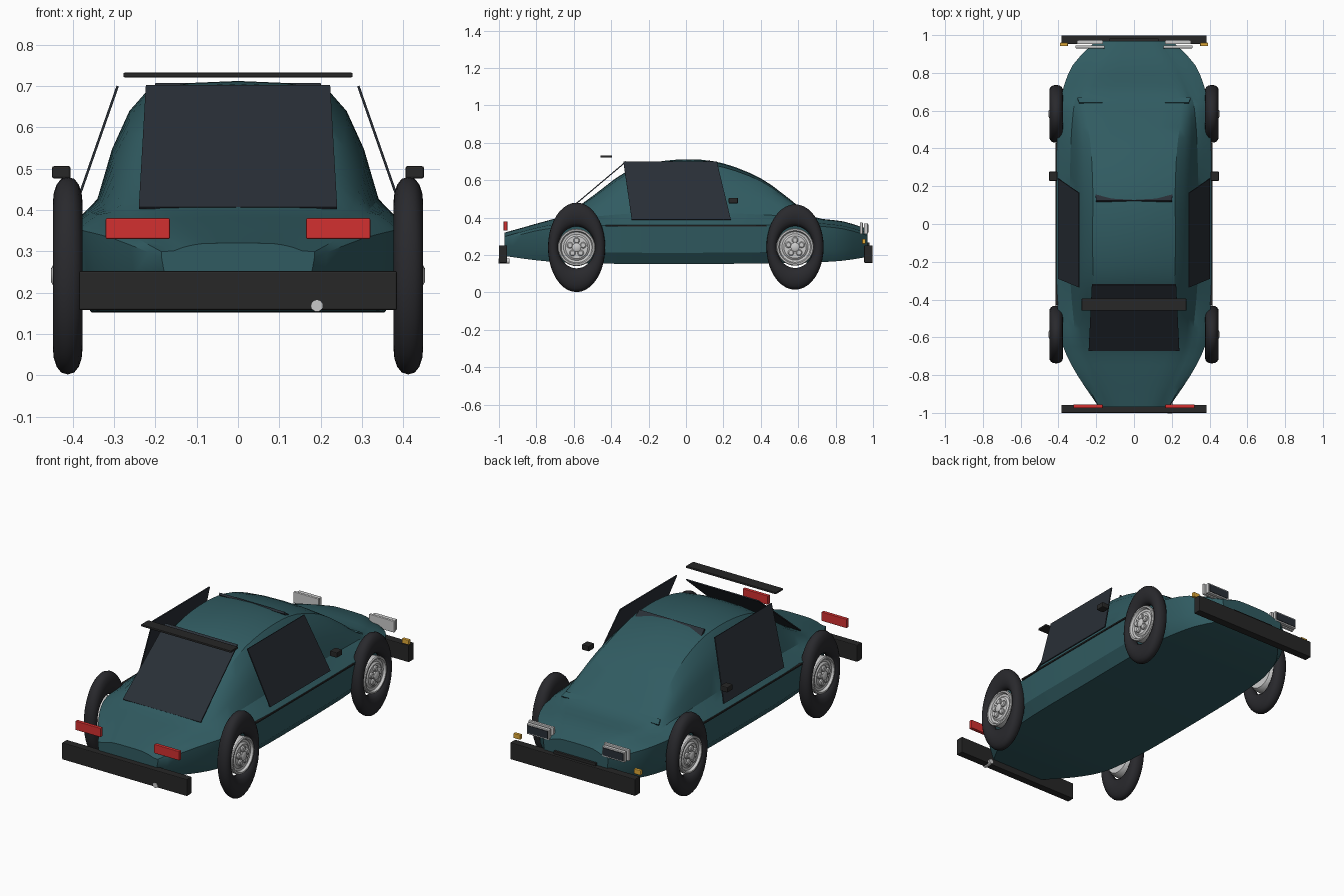
import bpy, bmesh, math
from mathutils import Vector

if "Cube" in bpy.data.objects:
    bpy.data.objects.remove(bpy.data.objects["Cube"])


def material(name, rgb):
    m = bpy.data.materials.new(name)
    m.diffuse_color = (*rgb, 1)
    m.use_nodes = True
    m.node_tree.nodes["Principled BSDF"].inputs["Base Color"].default_value = m.diffuse_color
    return m


TEAL = material("teal paint", (0.03, 0.105, 0.12))
GLASS = material("dark glass", (0.022, 0.028, 0.037))
BLACK = material("black plastic", (0.02, 0.02, 0.02))
RUBBER = material("rubber", (0.022, 0.022, 0.026))
RED = material("red lens", (0.65, 0.03, 0.03))
AMBER = material("amber lens", (0.75, 0.4, 0.04))
SILVER = material("silver", (0.6, 0.6, 0.6))


def add(name, verts, faces, mat, smooth=None, bevel=0):
    me = bpy.data.meshes.new(name)
    me.from_pydata([tuple(v) for v in verts], [], faces)
    bm = bmesh.new()
    bm.from_mesh(me)
    bmesh.ops.recalc_face_normals(bm, faces=bm.faces)
    bm.to_mesh(me)
    bm.free()
    me.materials.append(mat)
    ob = bpy.data.objects.new(name, me)
    bpy.context.collection.objects.link(ob)
    if bevel:
        b = ob.modifiers.new("bevel", 'BEVEL')
        b.width, b.segments = bevel, 2
    if smooth:
        bpy.ops.object.select_all(action='DESELECT')
        ob.select_set(True)
        bpy.context.view_layer.objects.active = ob
        bpy.ops.object.shade_smooth_by_angle(angle=math.radians(smooth))
    return ob


def loft(rings, close=False):
    n, m = len(rings[0]), len(rings)
    verts = [p for r in rings for p in r]
    faces = [(i * n + j, i * n + (j + 1) % n, (i + 1) % m * n + (j + 1) % n, (i + 1) % m * n + j)
             for i in range(m if close else m - 1) for j in range(n)]
    if not close:
        faces += [tuple(range(n)), tuple(range((m - 1) * n, m * n))]
    return verts, faces


def box(name, x, y, z, mat, bevel=0.003):
    ring = lambda yy: [(x[0], yy, z[0]), (x[1], yy, z[0]), (x[1], yy, z[1]), (x[0], yy, z[1])]
    return add(name, *loft([ring(y[0]), ring(y[1])]), mat, bevel=bevel)


def slab(name, pts, mat, t=0.008):
    p = [Vector(q) for q in pts]
    off = (p[1] - p[0]).cross(p[2] - p[0]).normalized() * t / 2
    return add(name, *loft([[q - off for q in p], [q + off for q in p]]), mat)


def lathe_x(name, profile, cy, cz, mat, side, n=32):
    # profile: (x, radius) revolved around an axle along x
    rings = [[(side * x, cy + r * math.cos(k * math.tau / n), cz + r * math.sin(k * math.tau / n))
              for k in range(n)] for x, r in profile]
    return add(name, *loft(rings), mat, 35)


# Body shell stations: y, half width, floor z, belt z, cabin half width, roof half width, roof z
S = [(-0.97, 0.185, 0.195, 0.285, 0.155, 0.09, 0.32),
     (-0.80, 0.30, 0.172, 0.33, 0.24, 0.14, 0.368),
     (-0.65, 0.375, 0.16, 0.35, 0.30, 0.20, 0.415),
     (-0.50, 0.40, 0.155, 0.357, 0.32, 0.22, 0.515),
     (-0.33, 0.41, 0.153, 0.36, 0.335, 0.225, 0.64),
     (-0.17, 0.412, 0.152, 0.36, 0.34, 0.23, 0.695),
     (0.02, 0.412, 0.152, 0.36, 0.34, 0.23, 0.712),
     (0.20, 0.412, 0.153, 0.36, 0.34, 0.23, 0.69),
     (0.40, 0.41, 0.155, 0.36, 0.335, 0.24, 0.61),
     (0.56, 0.40, 0.158, 0.36, 0.325, 0.26, 0.495),
     (0.68, 0.385, 0.16, 0.357, 0.305, 0.25, 0.405),
     (0.84, 0.325, 0.17, 0.34, 0.24, 0.16, 0.38),
     (0.97, 0.20, 0.19, 0.305, 0.15, 0.09, 0.34)]


def section(y, w, zb, zt, wc, wr, zr):
    zs = zt + min(0.035, 0.4 * (zr - zt))
    h = zr - zs
    half = [(w * 0.86, zb), (w * 0.97, zb + 0.06), (w, zt), (wc + 0.03, zs), (wc, zs + 0.1 * h),
            (wr + 0.68 * (wc - wr), zs + 0.48 * h), (wr + 0.3 * (wc - wr), zs + 0.77 * h),
            (wr * 0.95, zs + 0.93 * h), (wr * 0.5, zs + 0.985 * h)]
    return ([(x, y, z) for x, z in half] + [(0, y, zr)]
            + [(-x, y, z) for x, z in reversed(half)])


def spline(rows, sub=3):
    out = []
    for i in range(len(rows) - 1):
        a, b, c, d = (rows[max(0, min(len(rows) - 1, i + k))] for k in (-1, 0, 1, 2))
        for s in range(sub):
            t = s / sub
            out.append([0.5 * (2 * q + (r - p) * t + (2 * p - 5 * q + 4 * r - u) * t * t
                               + (3 * q - p - 3 * r + u) * t ** 3) for p, q, r, u in zip(a, b, c, d)])
    return out + [list(rows[-1])]


add("body_shell", *loft([section(*s) for s in spline(S)]), TEAL, 28)

# Bonnet seam ridge
slab("bonnet_edge", [(-0.29, 0.64, 0.423), (0.29, 0.64, 0.423), (0.30, 0.668, 0.405), (-0.30, 0.668, 0.405)], TEAL)

# Glass panels
slab("rear_window", [(-0.24, -0.67, 0.405), (0.24, -0.67, 0.405), (0.223, -0.32, 0.70), (-0.223, -0.32, 0.70)],
     GLASS, 0.006)
slab("windscreen", [(-0.20, 0.12, 0.703), (0.20, 0.12, 0.703), (0.24, 0.45, 0.43), (-0.24, 0.45, 0.43)], GLASS, 0.012)

# Rear wing
box("rear_wing", (-0.277, 0.277), (-0.458, -0.395), (0.721, 0.732), BLACK, 0.002)

# Bumpers, grille, exhaust
box("rear_bumper", (-0.385, 0.385), (-1.0, -0.957), (0.158, 0.252), BLACK, 0.004)
box("front_bumper", (-0.385, 0.385), (0.953, 0.998), (0.158, 0.252), BLACK, 0.004)
box("grille", (-0.13, 0.13), (0.95, 0.982), (0.20, 0.267), BLACK)
add("exhaust_pipe", *loft([[(0.191 + 0.014 * math.cos(k * math.tau / 16), y, 0.168 + 0.014 * math.sin(k * math.tau / 16))
                            for k in range(16)] for y in (-1.002, -0.945)]), SILVER, 35)


def tyre(name, side, cy, cz, ry, rz):
    # Tall oval tyre with a nearly round opening
    rings = []
    for i in range(40):
        a = i * math.tau / 40
        c, s = math.cos(a), math.sin(a)
        ring = []
        for k in range(16):
            b = k * math.tau / 16
            u = math.cos(b) * 0.5 + 0.5
            x = math.copysign(abs(math.sin(b)) ** 0.85, math.sin(b)) * 0.036
            ring.append((side * (0.412 + x), cy + c * (0.097 + u * (ry - 0.097)), cz + s * (0.112 + u * (rz - 0.112))))
        rings.append(ring)
    add(name, *loft(rings, True), RUBBER, 40)


for side, tag in ((-1, "left"), (1, "right")):
    mx = lambda a, b: sorted((side * a, side * b))
    # Side glass, leaning outward from the cabin
    slab(tag + "_side_window", [(side * 0.40, -0.29, 0.388), (side * 0.40, 0.24, 0.388),
                                (side * 0.291, 0.165, 0.70), (side * 0.291, -0.335, 0.70)], GLASS, 0.006)
    box(tag + "_side_trim", mx(0.40, 0.416), (-0.43, 0.43), (0.353, 0.361), BLACK, 0)
    box(tag + "_mirror", mx(0.405, 0.45), (0.228, 0.278), (0.476, 0.506), BLACK, 0.005)
    # Lamps
    box(tag + "_tail_lamp", mx(0.165, 0.32), (-0.975, -0.955), (0.33, 0.38), RED)
    box(tag + "_headlamp_housing", mx(0.155, 0.31), (0.93, 0.945), (0.312, 0.375), SILVER)
    box(tag + "_headlamp_rim", mx(0.163, 0.302), (0.952, 0.972), (0.312, 0.37), SILVER)
    box(tag + "_headlamp_lens", mx(0.17, 0.295), (0.965, 0.975), (0.32, 0.362), GLASS, 0)
    box(tag + "_indicator", mx(0.35, 0.392), (0.942, 0.96), (0.26, 0.287), AMBER)
    # Wheels
    for pos, cy, cz, ry, rz in (("rear", -0.585, 0.241, 0.153, 0.239), ("front", 0.583, 0.243, 0.153, 0.228)):
        n = f"{pos}_{tag}_"
        tyre(n + "tyre", side, cy, cz, ry, rz)
        lathe_x(n + "rim", [(0.38, 0.085), (0.40, 0.097), (0.438, 0.10), (0.443, 0.096), (0.443, 0.088),
                            (0.43, 0.082), (0.428, 0.07), (0.436, 0.06), (0.436, 0.03)], cy, cz, SILVER, side)
        lathe_x(n + "hub_cap", [(0.43, 0.024), (0.447, 0.024), (0.452, 0.016)], cy, cz, SILVER, side, 20)
        for k in range(5):
            a = math.pi / 2 + k * math.tau / 5
            lathe_x(f"{n}lug_{k + 1}", [(0.43, 0.017), (0.444, 0.017), (0.448, 0.012)],
                    cy + 0.037 * math.cos(a), cz + 0.037 * math.sin(a), SILVER, side, 12)
